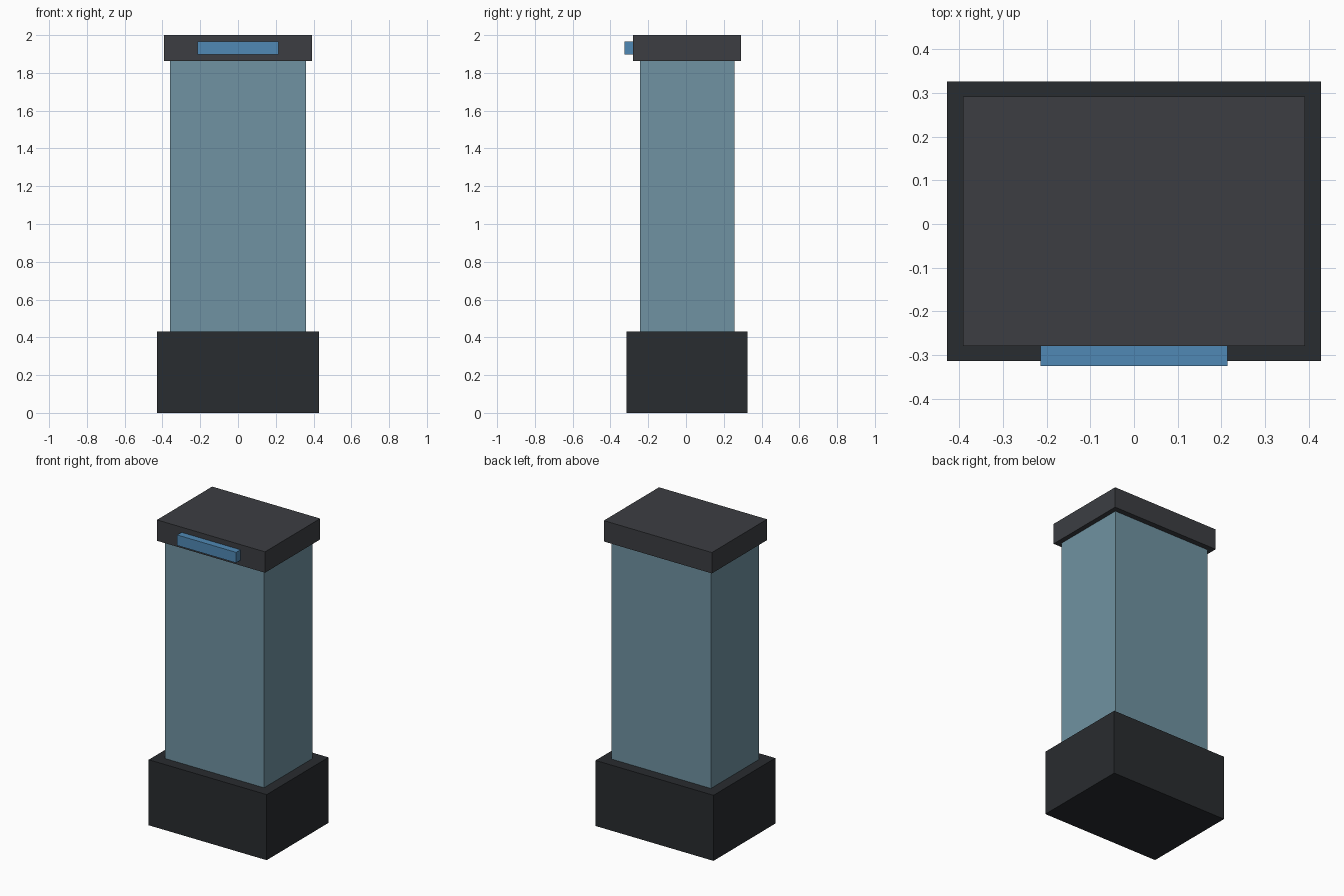
import bpy

if "Cube" in bpy.data.objects:
    bpy.data.objects.remove(bpy.data.objects["Cube"])

YC = 0.006  # depth centre of the stacked boxes


def material(name, color):
    mat = bpy.data.materials.new(name)
    mat.diffuse_color = color
    mat.use_nodes = True
    mat.node_tree.nodes["Principled BSDF"].inputs["Base Color"].default_value = mat.diffuse_color
    return mat


def box(name, x, y, z, mat):
    """Box spanning the given (min, max) range on each axis."""
    spans = (x, y, z)
    bpy.ops.mesh.primitive_cube_add(size=1, location=[(a + b) / 2 for a, b in spans])
    obj = bpy.context.object
    obj.name = name
    obj.scale = [b - a for a, b in spans]
    bpy.ops.object.transform_apply(location=False, rotation=False, scale=True)
    obj.data.materials.append(mat)
    return obj


def stacked(name, half_x, half_y, z, mat):
    return box(name, (-half_x, half_x), (YC - half_y, YC + half_y), z, mat)


dark = material("dark_metal", (0.022, 0.025, 0.029, 1))
lid = material("lid_metal", (0.045, 0.048, 0.055, 1))
glass = material("tinted_glass", (0.16, 0.29, 0.36, 1))
blue = material("blue_strip", (0.08, 0.25, 0.46, 1))

# Plinth, glass column and cap
stacked("base", 0.428, 0.32, (0, 0.43), dark)
stacked("glass_case", 0.36, 0.25, (0.43, 1.863), glass)
stacked("lid", 0.392, 0.286, (1.863, 2.0), lid)

# Light strip on the front of the lid
box("front_strip", (-0.214, 0.214), (-0.325, YC - 0.286), (1.897, 1.966), blue)
